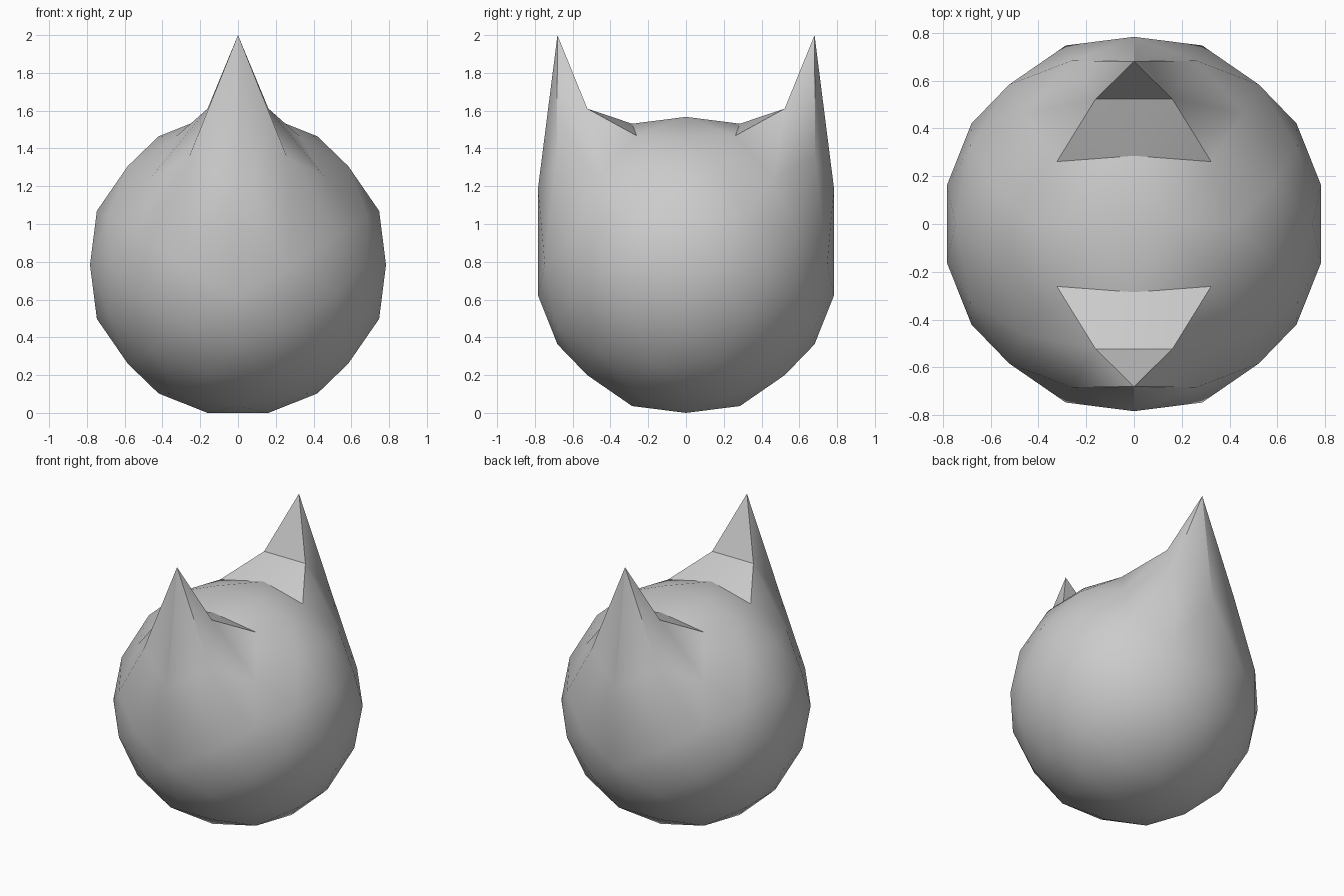
import bpy, bmesh, math
from mathutils import Vector

if "Cube" in bpy.data.objects:
    bpy.data.objects.remove(bpy.data.objects["Cube"])

R = 0.8                       # ball radius
PHI = (1 + math.sqrt(5)) / 2


def hull(points):
    """Closed triangle mesh around points lying on a sphere."""
    bm = bmesh.new()
    for p in points:
        bm.verts.new(p)
    bmesh.ops.convex_hull(bm, input=bm.verts[:])
    return bm


# Icosahedron standing on an edge
corners = []
for a in (-1, 1):
    for b in (-PHI, PHI):
        corners += [Vector((a, 0, b)), Vector((0, b, a)), Vector((b, a, 0))]
ico = hull(corners)

# Split every edge in three, add face centres, project onto the sphere
points = [v.co.copy() for v in ico.verts]
for e in ico.edges:
    p, q = (v.co for v in e.verts)
    points += [p.lerp(q, 1 / 3), p.lerp(q, 2 / 3)]
points += [f.calc_center_median() for f in ico.faces]
ico.free()
bm = hull([p.normalized() * R for p in points])

# Stand on the ground
lowest = min(v.co.z for v in bm.verts)
bmesh.ops.translate(bm, verts=bm.verts[:], vec=(0, 0, -lowest))

# Pull up the front and back ears: tip to full height, ring around it a little
tip_dir = Vector((0, PHI, 1)).normalized() * R
for side in (-1, 1):
    target = Vector((0, side * tip_dir.y, tip_dir.z - lowest))
    tip = min(bm.verts, key=lambda v: (v.co - target).length)
    for e in tip.link_edges:
        e.other_vert(tip).co.z += 0.243
    tip.co.z = 2.0

bmesh.ops.recalc_face_normals(bm, faces=bm.faces[:])
mesh = bpy.data.meshes.new("eared_ball")
bm.to_mesh(mesh)
bm.free()
ball = bpy.data.objects.new("eared_ball", mesh)
bpy.context.collection.objects.link(ball)

# Smooth body, crisp ear edges
bpy.context.view_layer.objects.active = ball
ball.select_set(True)
bpy.ops.object.shade_smooth_by_angle(angle=math.radians(30))
